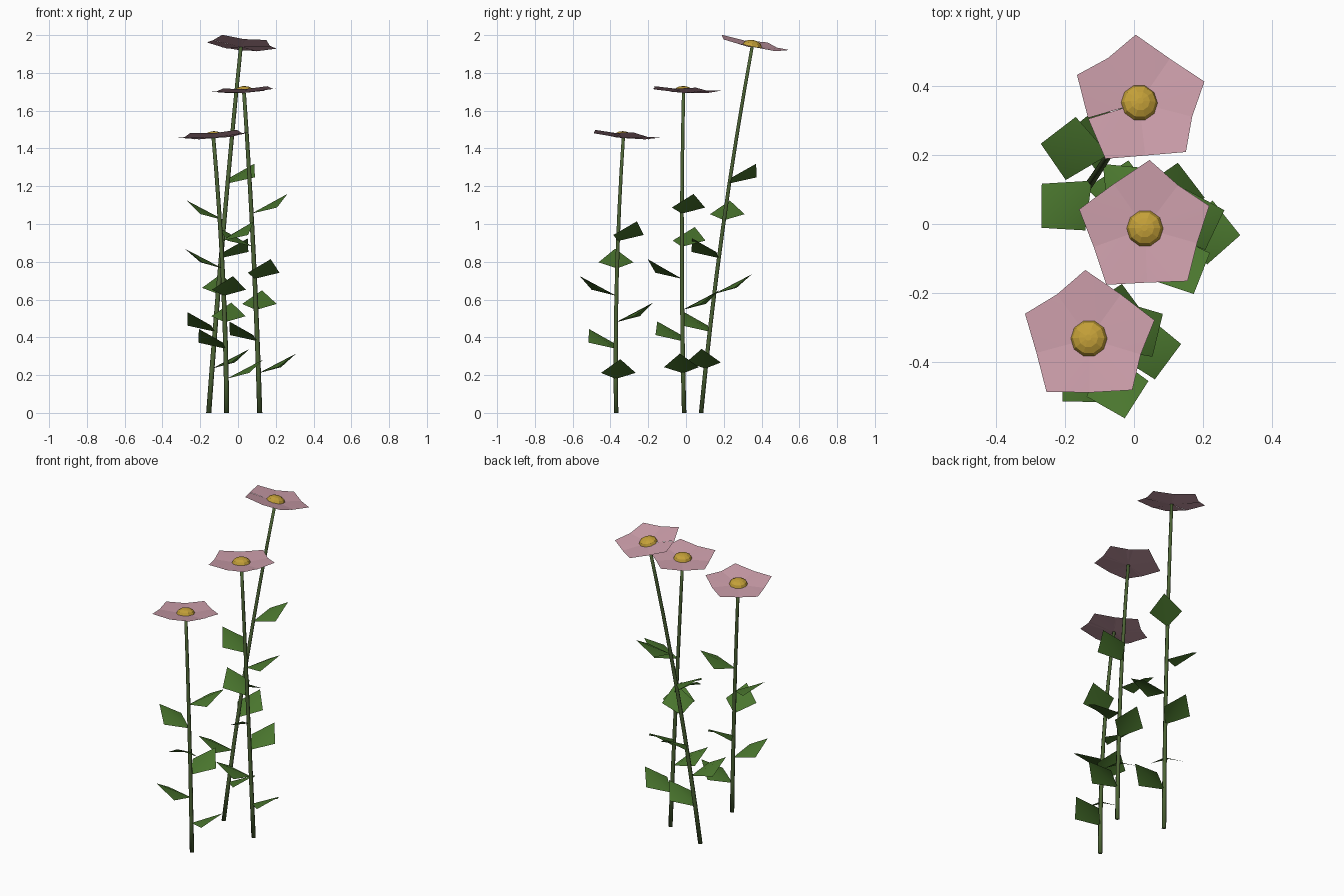
import bpy, bmesh, math
from mathutils import Vector, Matrix

if "Cube" in bpy.data.objects:
    bpy.data.objects.remove(bpy.data.objects["Cube"])


def material(name, rgb):
    m = bpy.data.materials.new(name)
    m.diffuse_color = (*rgb, 1)
    m.use_nodes = True
    m.node_tree.nodes["Principled BSDF"].inputs["Base Color"].default_value = m.diffuse_color
    return m


STEM = material("stem green", (0.072, 0.125, 0.035))
LEAF = material("leaf green", (0.068, 0.18, 0.027))
PETAL = material("petal pink", (0.60, 0.34, 0.40))
CORE = material("centre gold", (0.55, 0.35, 0.04))


def finish(bm, name, mat, smooth=True):
    for f in bm.faces:
        f.smooth = smooth
    mesh = bpy.data.meshes.new(name)
    bm.to_mesh(mesh)
    bm.free()
    mesh.materials.append(mat)
    obj = bpy.data.objects.new(name, mesh)
    bpy.context.collection.objects.link(obj)


def kite(bm, matrix, length, width, side_at, side_z, tip_z):
    """Two triangles folded along the midrib, pointing along local +x."""
    pts = [(0, 0, 0), (side_at, -width / 2, side_z),
           (length, 0, tip_z), (side_at, width / 2, side_z)]
    a, b, c, d = [bm.verts.new(matrix @ Vector(p)) for p in pts]
    bm.faces.new((a, b, c))
    bm.faces.new((a, c, d))


def rings(bm, loops, cap_start=False):
    """Skin a list of vertex loops."""
    loops = [[bm.verts.new(p) for p in loop] for loop in loops]
    n = len(loops[0])
    for lo, hi in zip(loops, loops[1:]):
        for i in range(n):
            j = (i + 1) % n
            bm.faces.new((lo[i], lo[j], hi[j], hi[i]))
    if cap_start:
        bm.faces.new(loops[0][::-1])
    bm.faces.new(loops[-1])


def circle(r, z, n):
    return [Vector((r * math.cos(2 * math.pi * i / n),
                    r * math.sin(2 * math.pi * i / n), z)) for i in range(n)]


def turn(deg):
    return Matrix.Rotation(math.radians(deg), 4, 'Z')


def flower(tag, base, mid, top, slope, petals, leaves):
    base, mid, top = Vector(base), Vector(mid), Vector(top)

    def stem_at(z):
        # parabola through base, middle and top
        t = z / top.z
        p = (base * (2 * (t - 0.5) * (t - 1)) + mid * (4 * t * (1 - t))
             + top * (2 * t * (t - 0.5)))
        return Vector((p.x, p.y, z))

    # stem
    bm = bmesh.new()
    loops = []
    for k in range(9):
        t = k / 8
        c = stem_at(top.z * t)
        loops.append([c + p for p in circle(0.0135 - 0.0035 * t, 0, 6)])
    rings(bm, loops, True)
    finish(bm, tag + "_stem", STEM)

    # leaves, spiralling up the stem
    bm = bmesh.new()
    for z, angle in leaves:
        kite(bm, Matrix.Translation(stem_at(z)) @ turn(angle),
             0.2, 0.185, 0.112, 0.032, 0.104)
    finish(bm, tag + "_leaves", LEAF)

    # tilted head: petals
    normal = Vector((-slope[0], -slope[1], 1))
    tilt = Vector((0, 0, 1)).rotation_difference(normal).to_matrix().to_4x4()
    head = Matrix.Translation(top) @ tilt
    bm = bmesh.new()
    for angle in petals:
        kite(bm, head @ turn(angle), 0.198, 0.205, 0.12, 0.011, 0.021)
    finish(bm, tag + "_petals", PETAL)

    # domed centre
    bm = bmesh.new()
    dome = [circle(0.053 * math.cos(a), 0.006 + 0.03 * math.sin(a), 10)
            for a in map(math.radians, (0, 30, 58, 80))]
    rings(bm, [[head @ p for p in loop] for loop in dome])
    finish(bm, tag + "_centre", CORE, False)


flower("tall_flower", (-0.155, 0.08, 0), (-0.077, 0.194, 0), (0.015, 0.35, 1.938),
       (-0.1, -0.2), (93, 18, -48, -121, 157),
       [(0.235, -6), (0.43, 223), (0.63, 86), (0.82, -45), (1.02, 171), (1.215, 45)])
flower("middle_flower", (0.115, -0.01, 0), (0.082, -0.022, 0), (0.032, -0.013, 1.694),
       (0.055, -0.05), (86, 19, -51, -124, 164),
       [(0.21, -5), (0.38, 222), (0.545, 81), (0.71, -65), (0.88, 160), (1.055, 18)])
flower("short_flower", (-0.06, -0.37, 0), (-0.08, -0.366, 0), (-0.13, -0.332, 1.455),
       (0.07, -0.09), (93, 15, -50, -128, 159),
       [(0.18, 7), (0.34, 225), (0.48, 80), (0.62, -76), (0.765, 183), (0.91, 30)])
